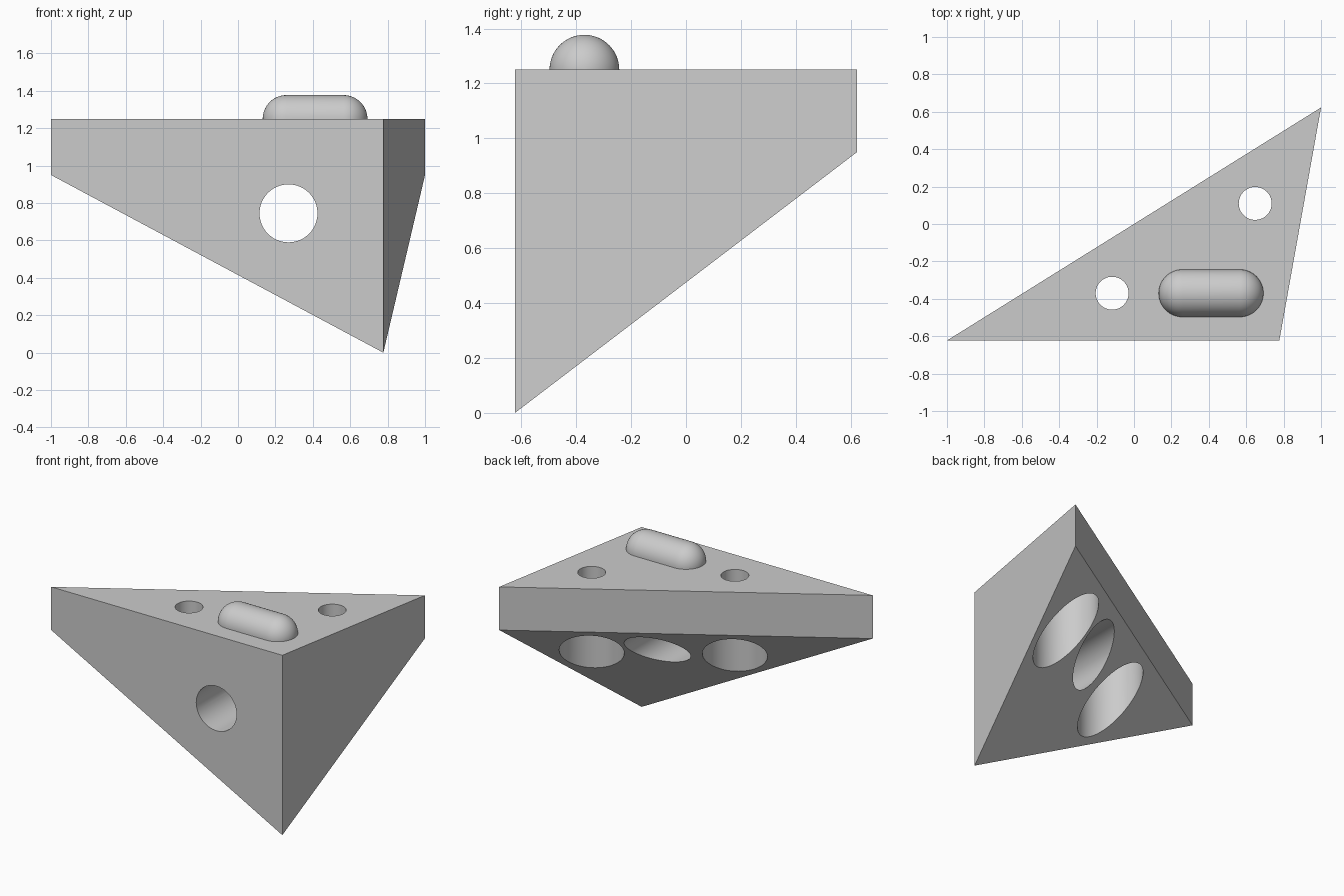
import bpy, bmesh, math
from mathutils import Matrix, Vector

default = bpy.data.objects.get("Cube")
if default:
    bpy.data.objects.remove(default, do_unlink=True)

TOP, EDGE = 1.25, 0.95

grey = bpy.data.materials.new("light_grey")
grey.use_nodes = True
COLOUR = (0.6, 0.6, 0.6, 1)
grey.diffuse_color = COLOUR
grey.node_tree.nodes["Principled BSDF"].inputs["Base Color"].default_value = COLOUR


def make_object(name, bm):
    bmesh.ops.recalc_face_normals(bm, faces=bm.faces)
    mesh = bpy.data.meshes.new(name)
    bm.to_mesh(mesh)
    bm.free()
    mesh.materials.append(grey)
    obj = bpy.data.objects.new(name, mesh)
    bpy.context.collection.objects.link(obj)
    return obj


def smooth(obj):
    bpy.ops.object.select_all(action="DESELECT")
    obj.select_set(True)
    bpy.context.view_layer.objects.active = obj
    bpy.ops.object.shade_smooth_by_angle(angle=math.radians(30))


def drill(target, start, end, radius):
    """Cut a round hole from start to end."""
    start, end = Vector(start), Vector(end)
    axis = end - start
    bm = bmesh.new()
    turn = axis.to_track_quat("Z", "Y").to_matrix().to_4x4()
    bmesh.ops.create_cone(bm, cap_ends=True, segments=64, radius1=radius,
                          radius2=radius, depth=axis.length,
                          matrix=Matrix.Translation((start + end) / 2) @ turn)
    cutter = make_object("hole_cutter", bm)
    cutter.hide_render = True
    mod = target.modifiers.new("hole", "BOOLEAN")
    mod.operation, mod.solver, mod.object = "DIFFERENCE", "EXACT", cutter
    bpy.context.view_layer.objects.active = target
    bpy.ops.object.modifier_apply(modifier=mod.name)
    bpy.data.objects.remove(cutter, do_unlink=True)


# Wedge body: triangular top, sloping underside reaching down at one corner
bm = bmesh.new()
corners = [(-1, -0.623, EDGE), (0.777, -0.623, 0), (1, 0.623, EDGE)]
low = [bm.verts.new(c) for c in corners]
high = [bm.verts.new((x, y, TOP)) for x, y, _ in corners]
bm.faces.new(low)
bm.faces.new(high)
for i in range(3):
    j = (i + 1) % 3
    bm.faces.new((low[i], low[j], high[j], high[i]))
body = make_object("wedge_body", bm)

# Two screw holes, widened from below
for x, y in ((-0.117, -0.37), (0.648, 0.11)):
    drill(body, (x, y, -0.2), (x, y, 1.1), 0.205)
    drill(body, (x, y, 0.9), (x, y, 1.4), 0.088)

# Cross hole through the front face
drill(body, (0.27, -0.9, 0.745), (0.27, 0.5, 0.745), 0.155)
smooth(body)

# Half capsule lying on the top: end arcs spun half a turn about its long axis
R, LEFT, RIGHT, STEPS = 0.127, 0.132, 0.692, 16
arc = [math.pi / 2 * i / STEPS for i in range(STEPS + 1)]
profile = [(LEFT + R - R * math.cos(a), R * math.sin(a)) for a in arc]
profile += [(RIGHT - R + R * math.cos(a), R * math.sin(a)) for a in reversed(arc)]
bm = bmesh.new()
verts = [bm.verts.new((x, -0.37 + r, TOP)) for x, r in profile]
edges = [bm.edges.new(pair) for pair in zip(verts, verts[1:])]
bmesh.ops.spin(bm, geom=verts + edges, cent=(0, -0.37, TOP), axis=(1, 0, 0),
               angle=math.pi, steps=32)
bmesh.ops.remove_doubles(bm, verts=bm.verts, dist=0.0005)
bmesh.ops.holes_fill(bm, edges=bm.edges)
smooth(make_object("top_capsule", bm))
